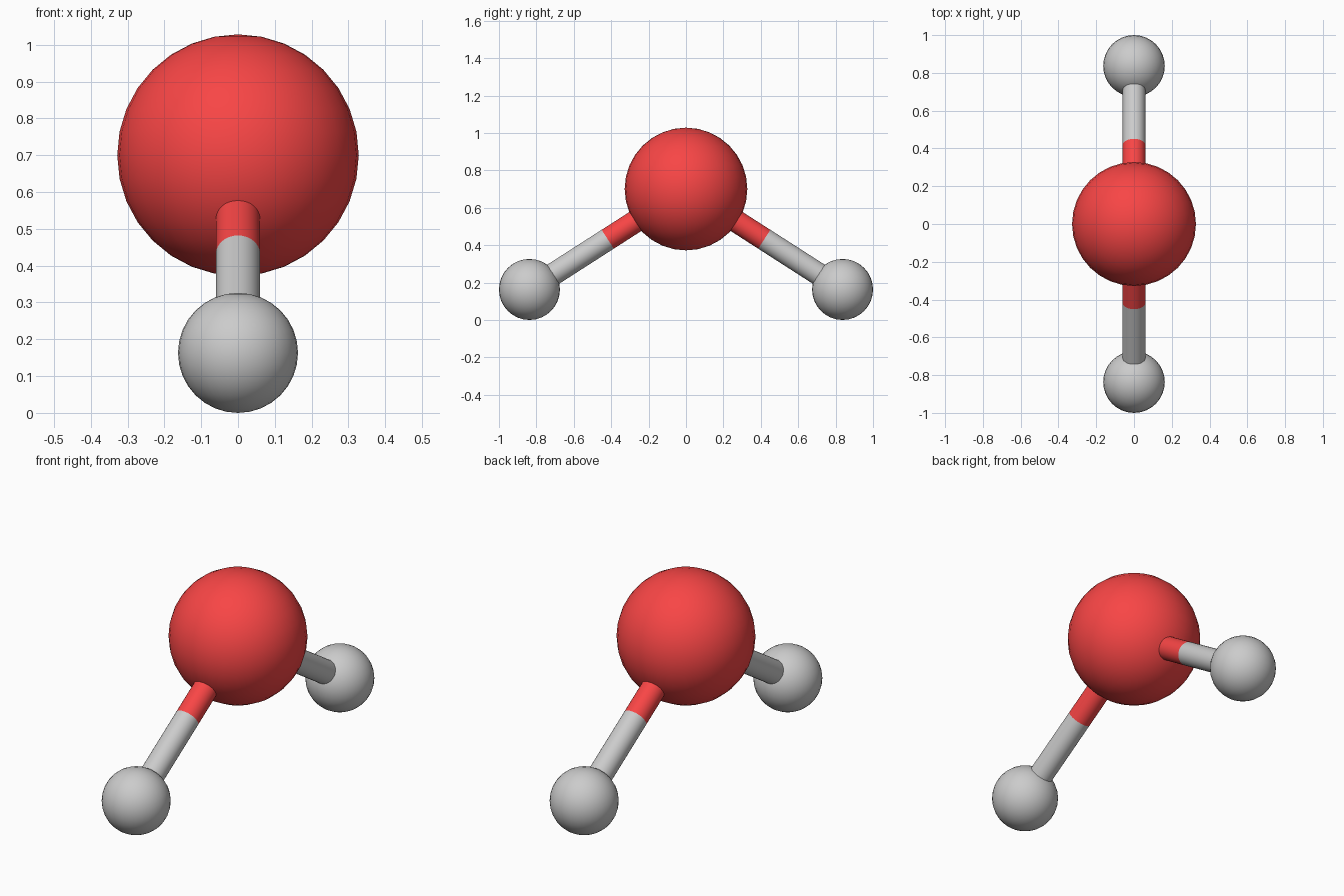
import bpy
import math
from mathutils import Vector

if "Cube" in bpy.data.objects:
    bpy.data.objects.remove(bpy.data.objects["Cube"])

red = bpy.data.materials.new("red")
red.diffuse_color = (0.94, 0.06, 0.06, 1)
red.use_nodes = True
red.node_tree.nodes["Principled BSDF"].inputs["Base Color"].default_value = red.diffuse_color

CENTRE = Vector((0, 0, 0.70))
BIG_R, SMALL_R, ROD_R = 0.328, 0.163, 0.06


def finish(name, material):
    ob = bpy.context.object
    ob.name = name
    if material:
        ob.data.materials.append(material)
    bpy.ops.object.shade_smooth_by_angle(angle=math.radians(40))


def ball(name, loc, radius, material=None):
    bpy.ops.mesh.primitive_uv_sphere_add(segments=32, ring_count=16,
                                         radius=radius, location=loc)
    finish(name, material)


def rod(name, a, b, material=None):
    d = b - a
    bpy.ops.mesh.primitive_cylinder_add(vertices=32, radius=ROD_R, depth=d.length,
                                        end_fill_type='NOTHING', location=(a + b) / 2,
                                        rotation=d.to_track_quat('Z', 'X').to_euler())
    finish(name, material)


# Large central atom
ball("oxygen_ball", CENTRE, BIG_R, red)

# Two small atoms, each on a two-colour bond split at its middle
for side, s in (("front", -1), ("back", 1)):
    end = Vector((0, s * 0.837, SMALL_R))
    mid = (CENTRE + end) / 2
    ball(side + "_hydrogen_ball", end, SMALL_R)
    rod(side + "_bond_inner", CENTRE, mid, red)
    rod(side + "_bond_outer", mid, end)
